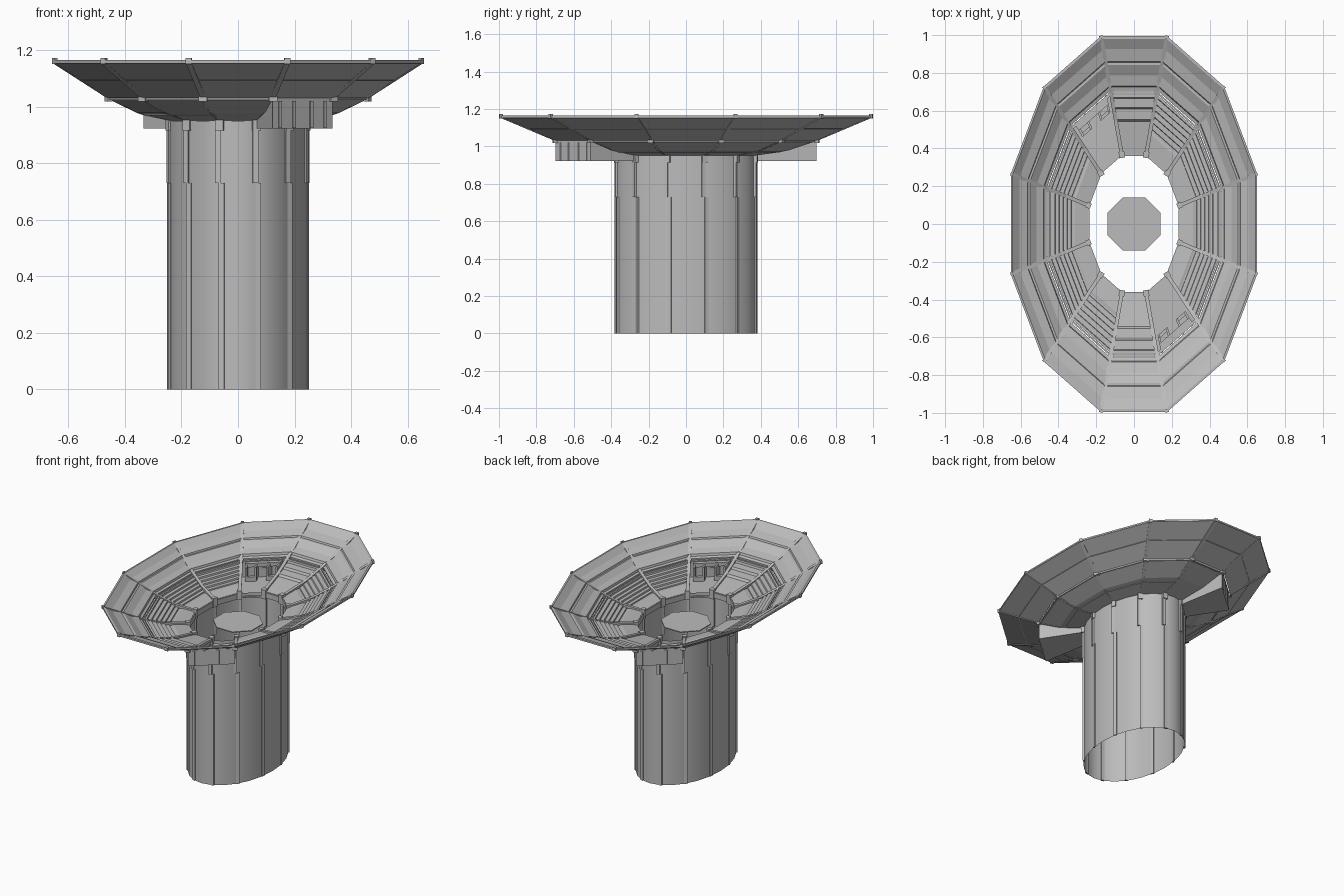
import bpy, bmesh
from math import sin, cos, radians
from mathutils import Vector

if "Cube" in bpy.data.objects:
    bpy.data.objects.remove(bpy.data.objects["Cube"])

A, B = 0.675, 1.03            # half axes of the oval plan
BALCONY = (5, 11)             # sectors (30 degree steps from +y) with a boxed balcony

grey = bpy.data.materials.new("concrete grey")
grey.diffuse_color = (0.5, 0.5, 0.5, 1)
grey.use_nodes = True
grey.node_tree.nodes["Principled BSDF"].inputs["Base Color"].default_value = grey.diffuse_color


def pt(deg, s, z):
    p = radians(deg)
    return Vector((A * s * sin(p), B * s * cos(p), z))


def on_sector(k, t, s, z):
    # point across the straight panel of sector k, t from 0 to 1
    return pt(30 * k - 15, s, z).lerp(pt(30 * k + 15, s, z), t)


def skin(bm, loops, close_loop=True, caps=True, ring=False):
    rows = [[bm.verts.new(p) for p in l] for l in loops]
    n = len(rows[0])
    pairs = list(zip(rows, rows[1:])) + ([(rows[-1], rows[0])] if ring else [])
    for a, b in pairs:
        for i in range(n if close_loop else n - 1):
            j = (i + 1) % n
            bm.faces.new((a[i], a[j], b[j], b[i]))
    if caps and not ring:
        bm.faces.new(rows[0][::-1])
        bm.faces.new(rows[-1])


def block(bm, k, t0, t1, s0, s1, z0, z1):
    skin(bm, [[on_sector(k, t, s, z) for s, z in
               ((s0, z0), (s1, z0), (s1, z1), (s0, z1))] for t in (t0, t1)])


def panel(bm, k, profile, trim):
    skin(bm, [[on_sector(k, t, s, z) for s, z in profile] for t in (trim, 1 - trim)])


def beam(bm, deg, path, w, h):
    p = pt(deg, 1, 0).normalized()
    side = Vector((-p.y, p.x, 0)) * w / 2
    up = Vector((0, 0, h))
    skin(bm, [[q - side, q + side, q + side + up, q - side + up]
              for q in (pt(deg, s, z) for s, z in path)])


def finish(bm, name, smooth=False):
    bmesh.ops.recalc_face_normals(bm, faces=bm.faces)
    me = bpy.data.meshes.new(name)
    bm.to_mesh(me)
    bm.free()
    me.materials.append(grey)
    ob = bpy.data.objects.new(name, me)
    bpy.context.collection.objects.link(ob)
    if smooth:
        for f in me.polygons:
            f.use_smooth = True
    return ob


# hollow shaft, open at both ends
bm = bmesh.new()
skin(bm, [[pt(15 * i, 0.371, z) for i in range(24)] for z in (0, 0.95)], caps=False)
finish(bm, "shaft", smooth=True)

# vertical ridges, stepped at three quarters of the height
bm = bmesh.new()
for k in range(12):
    d = 30 * k + 15
    beam(bm, d - 1.5, [(0.364, 0), (0.376, 0)], 0.02, 0.73)
    beam(bm, d + 1.0, [(0.362, 0.73), (0.38, 0.73)], 0.02, 0.225)
finish(bm, "shaft_ridges")

# octagonal plate floating in the mouth
bm = bmesh.new()
skin(bm, [[Vector((0.152 * cos(radians(45 * i + 22.5)),
                   0.152 * sin(radians(45 * i + 22.5)), z)) for i in range(8)]
          for z in (0.912, 0.918)])
finish(bm, "centre_plate")

# upper dish: shallow folds with a ledge half way
upper = [(0.71, 1.031), (0.85, 1.093), (1.0, 1.155), (1.0, 1.165), (0.985, 1.165),
         (0.93, 1.133), (0.865, 1.115), (0.86, 1.106), (0.845, 1.106),
         (0.79, 1.076), (0.735, 1.062), (0.73, 1.048), (0.71, 1.042)]
bm = bmesh.new()
for k in range(12):
    panel(bm, k, upper, 0.01)
finish(bm, "upper_dish")

# lower dish: sloping floor, then stepped tiers
end_tier = [(0.37, 0.95), (0.55, 0.978), (0.69, 1.025), (0.69, 1.036), (0.672, 1.036),
            (0.668, 1.022), (0.62, 1.018), (0.612, 1.004), (0.555, 0.998),
            (0.545, 0.984), (0.37, 0.958)]
side_tier = [(0.37, 0.95), (0.55, 0.978), (0.69, 1.025), (0.69, 1.036)]
for i in range(6):
    s, z = 0.675 - i * 0.033, 1.036 - i * 0.0115
    side_tier += [(s, z), (s - 0.003, z - 0.01)]
side_tier += [(0.48, 0.973), (0.37, 0.958)]
bm = bmesh.new()
for k in range(12):
    if k not in BALCONY:
        panel(bm, k, end_tier if k in (0, 6) else side_tier, 0.025)
finish(bm, "lower_dish")

# balconies: sunken floor, walls and a row of fins with an arched door
floor = bmesh.new()
fins = bmesh.new()
door = bmesh.new()
for k in BALCONY:
    block(floor, k, 0, 1, 0.365, 0.70, 0.922, 0.93)
    block(floor, k, 0, 1, 0.685, 0.70, 0.93, 1.035)
    for t in (0.0, 0.975):
        skin(floor, [[on_sector(k, tt, s, z) for s, z in
                      ((0.37, 0.93), (0.70, 0.93), (0.70, 1.035), (0.55, 0.985), (0.37, 0.955))]
                     for tt in (t, t + 0.025)])
    for t in (0.1, 0.33, 0.62, 0.85):
        block(fins, k, t, t + 0.05, 0.61, 0.706, 0.925, 1.02)
    block(fins, k, 0.1, 0.9, 0.655, 0.69, 1.005, 1.03)
    block(fins, k, 0.1, 0.33, 0.61, 0.63, 0.93, 0.96)
    block(fins, k, 0.67, 0.9, 0.61, 0.63, 0.93, 0.96)
    arch = [(0.41, 0.93), (0.59, 0.93)] + [
        (0.5 + 0.09 * cos(radians(a)), 0.965 + 0.025 * sin(radians(a)))
        for a in range(0, 181, 30)]
    skin(door, [[on_sector(k, t, s, z) for t, z in arch] for s in (0.678, 0.686)])
finish(floor, "balcony_walls")
finish(fins, "balcony_fins")
finish(door, "balcony_doors")

# twelve radial ribs with joint blocks
bm = bmesh.new()
for k in range(12):
    d = 30 * k + 15
    beam(bm, d, [(0.37, 0.95), (0.55, 0.98), (0.70, 1.028), (1.0, 1.154)], 0.02, 0.017)
    beam(bm, d, [(0.69, 1.018), (0.715, 1.018)], 0.03, 0.024)
    beam(bm, d, [(0.985, 1.15), (1.002, 1.15)], 0.02, 0.022)
finish(bm, "radial_ribs")

# thin rails around the dish
bm = bmesh.new()
for s, z in ((0.993, 1.153), (0.85, 1.092), (0.699, 1.024)):
    skin(bm, [[pt(30 * k + 15, s + ds, z + dz) for ds, dz in
               ((-0.005, 0), (0.005, 0), (0.005, 0.012), (-0.005, 0.012))]
              for k in range(12)], ring=True)
finish(bm, "ring_rails")

# posts and low parapets round the mouth
bm = bmesh.new()
for k in range(12):
    beam(bm, 30 * k + 15, [(0.352, 0.915), (0.385, 0.915)], 0.03, 0.06)
    if k not in BALCONY:
        block(bm, k, 0.1, 0.9, 0.362, 0.374, 0.92, 0.955)
finish(bm, "mouth_posts")
